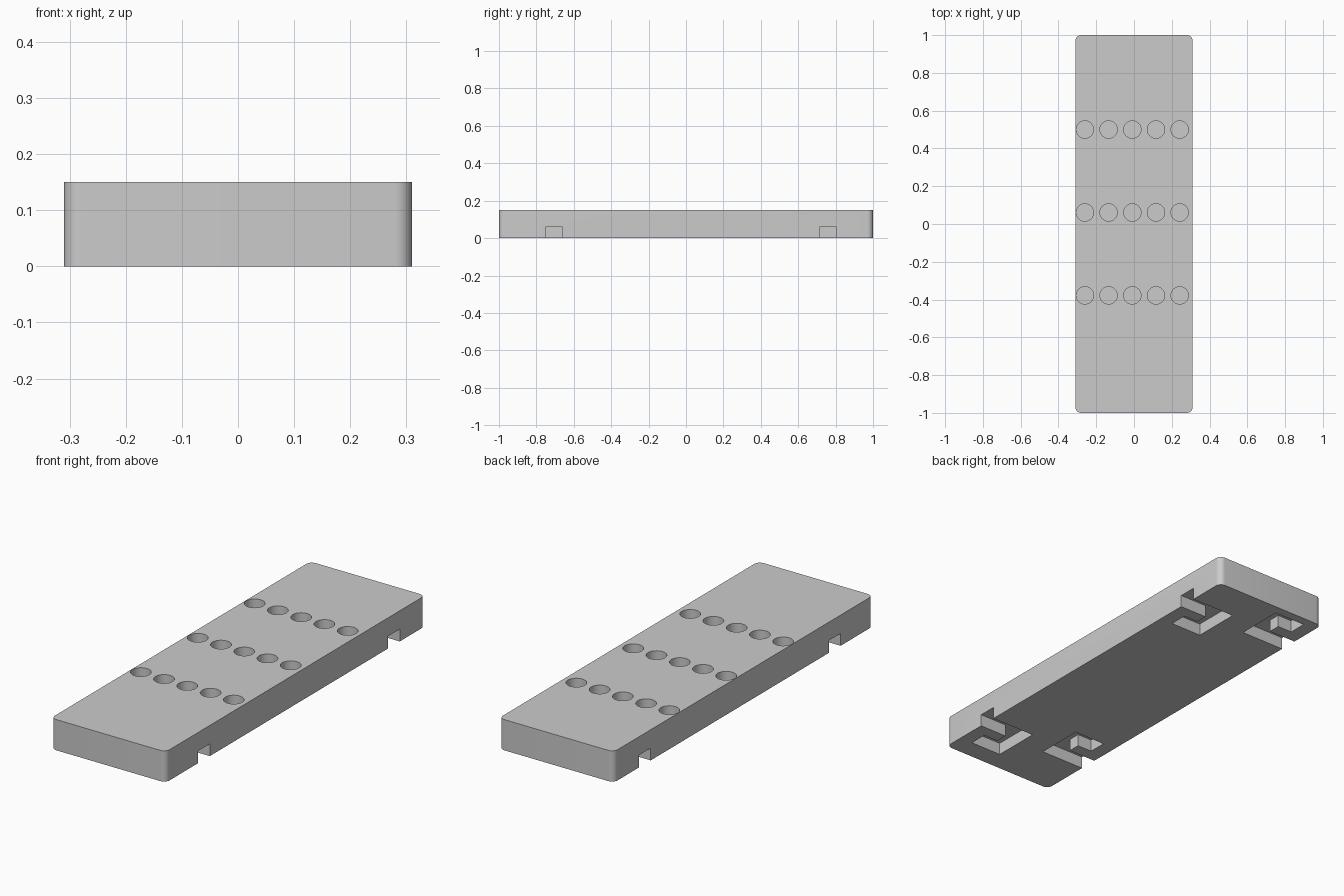
import bpy
import bmesh
from math import cos, sin, pi

cube = bpy.data.objects.get("Cube")
if cube:
    bpy.data.objects.remove(cube, do_unlink=True)

HALF_X, HALF_Y, HEIGHT = 0.31, 1.0, 0.15
CORNER = 0.03
HOLE_RADIUS, HOLE_DEPTH = 0.046, 0.1
SLOT_DEPTH = 0.06

grey = bpy.data.materials.new("light_grey")
grey.use_nodes = True
colour = (0.6, 0.6, 0.6, 1)
grey.diffuse_color = colour
grey.node_tree.nodes["Principled BSDF"].inputs["Base Color"].default_value = colour


def extrude(bm, outline, low, high):
    """Add a closed prism over a flat outline."""
    face = bm.faces.new([bm.verts.new((x, y, low)) for x, y in outline])
    top = bmesh.ops.extrude_face_region(bm, geom=[face])["geom"]
    verts = [v for v in top if isinstance(v, bmesh.types.BMVert)]
    bmesh.ops.translate(bm, verts=verts, vec=(0, 0, high - low))


def arc(cx, cy, radius, start, sweep, steps):
    angles = [start + sweep * i / steps for i in range(steps + 1)]
    return [(cx + radius * cos(a), cy + radius * sin(a)) for a in angles]


def make_object(name, bm):
    bmesh.ops.recalc_face_normals(bm, faces=bm.faces)
    mesh = bpy.data.meshes.new(name)
    bm.to_mesh(mesh)
    bm.free()
    mesh.materials.append(grey)
    obj = bpy.data.objects.new(name, mesh)
    bpy.context.collection.objects.link(obj)
    return obj


# Plate with rounded upright edges
bm = bmesh.new()
outline = []
for i, (sx, sy) in enumerate([(1, 1), (-1, 1), (-1, -1), (1, -1)]):
    outline += arc(sx * (HALF_X - CORNER), sy * (HALF_Y - CORNER),
                   CORNER, i * pi / 2, pi / 2, 8)
extrude(bm, outline, 0, HEIGHT)
plate = make_object("plate", bm)

# Three rows of five blind holes in the top
bm = bmesh.new()
for row_y in (-0.378, 0.061, 0.5):
    for i in range(5):
        circle = arc(-0.26 + i * 0.1255, row_y, HOLE_RADIUS, 0, 2 * pi, 40)[:-1]
        extrude(bm, circle, HEIGHT - HOLE_DEPTH, HEIGHT + 0.05)

# Hooked slots in the underside, turned half round for the opposite edge
hook = [(0.4, 0.045), (0.07, 0.045), (0.07, -0.195), (0.24, -0.195),
        (0.24, -0.105), (0.16, -0.105), (0.16, -0.045), (0.4, -0.045)]
for slot_y in (-0.705, 0.76):
    for turn in (1, -1):
        extrude(bm, [(turn * x, slot_y + turn * y) for x, y in hook],
                -0.05, SLOT_DEPTH)
cutter = make_object("hole_and_slot_cutter", bm)
cutter.hide_render = True

# Cut the plate, then smooth the round surfaces
cut = plate.modifiers.new("cut", "BOOLEAN")
cut.operation = "DIFFERENCE"
cut.solver = "EXACT"
cut.object = cutter
bpy.ops.object.select_all(action="DESELECT")
bpy.context.view_layer.objects.active = plate
plate.select_set(True)
bpy.ops.object.modifier_apply(modifier=cut.name)
bpy.data.objects.remove(cutter, do_unlink=True)
bpy.ops.object.shade_smooth_by_angle(angle=pi / 6)
